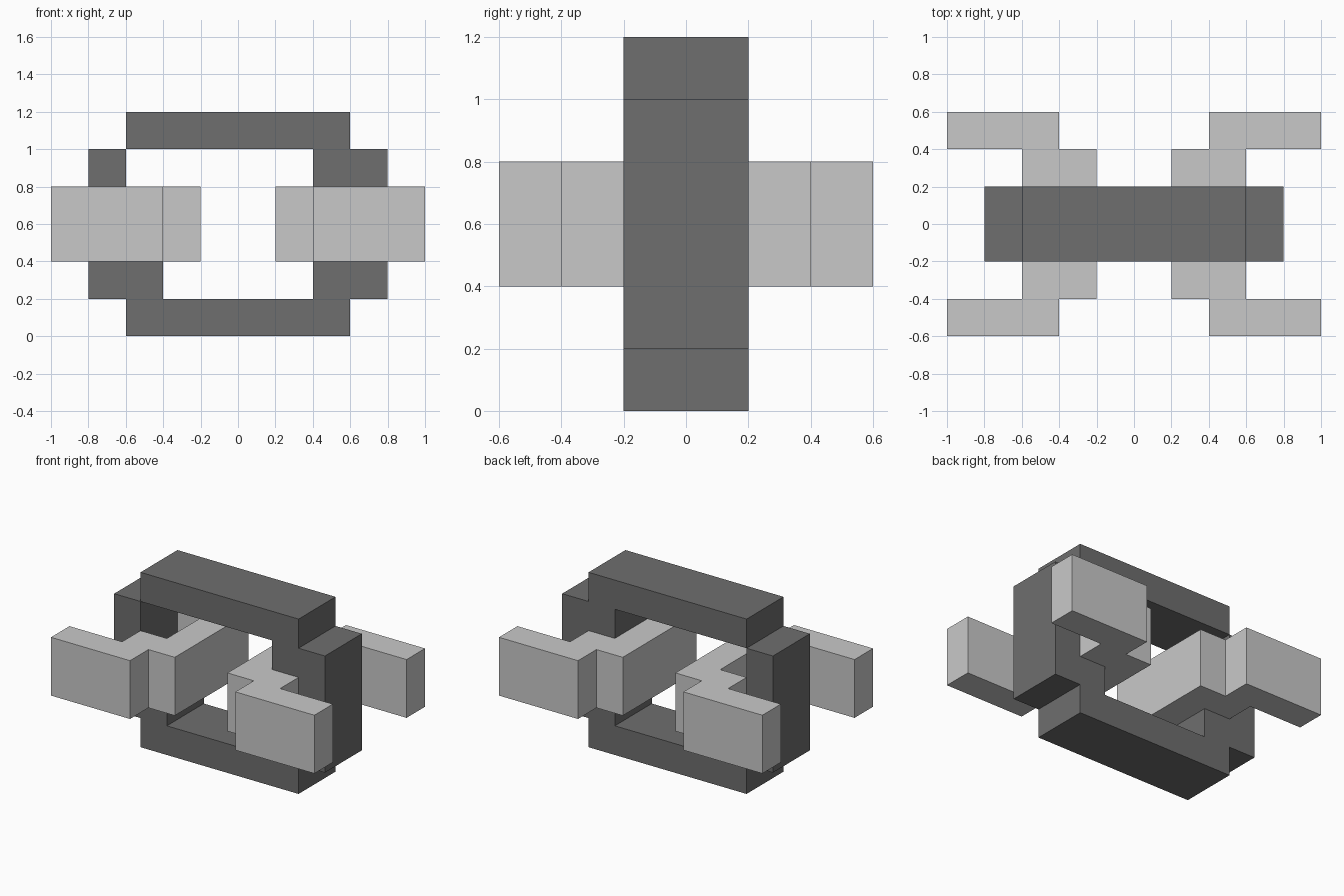
import bpy, bmesh
from mathutils import Vector

if "Cube" in bpy.data.objects:
    bpy.data.objects.remove(bpy.data.objects["Cube"])

CELL = 0.2


def material(name, value):
    m = bpy.data.materials.new(name)
    m.diffuse_color = (value, value, value, 1)
    m.use_nodes = True
    m.node_tree.nodes["Principled BSDF"].inputs["Base Color"].default_value = m.diffuse_color
    return m


def extrude_pattern(name, rows, to_world, low, high, mat):
    """Extrude a block pattern (top row first); walls only where a cell has no neighbour."""
    filled = {(c, len(rows) - 1 - r) for r, row in enumerate(rows)
              for c, ch in enumerate(row) if ch == "#"}
    bm = bmesh.new()

    def quad(points, normal):
        f = bm.faces.new([bm.verts.new(to_world(*p)) for p in points])
        f.normal_update()
        if f.normal.dot(to_world(*normal) - to_world(0, 0, 0)) < 0:
            f.normal_flip()

    for c, r in filled:
        u0, v0 = c * CELL, r * CELL
        u1, v1 = u0 + CELL, v0 + CELL
        for w, side in ((low, -1), (high, 1)):
            quad([(u0, v0, w), (u1, v0, w), (u1, v1, w), (u0, v1, w)], (0, 0, side))
        for du, dv, a, b in ((-1, 0, (u0, v0), (u0, v1)), (1, 0, (u1, v0), (u1, v1)),
                             (0, -1, (u0, v0), (u1, v0)), (0, 1, (u0, v1), (u1, v1))):
            if (c + du, r + dv) not in filled:
                quad([(*a, low), (*b, low), (*b, high), (*a, high)], (du, dv, 0))

    bmesh.ops.remove_doubles(bm, verts=bm.verts, dist=1e-4)
    mesh = bpy.data.meshes.new(name)
    bm.to_mesh(mesh)
    bm.free()
    mesh.materials.append(mat)
    obj = bpy.data.objects.new(name, mesh)
    bpy.context.collection.objects.link(obj)
    return obj


dark = material("dark grey", 0.156)
light = material("light grey", 0.584)

# Upright dark ring, with one inner corner block missing
ring = ["..######..",
        ".#.....##.",
        ".#......#.",
        ".#......#.",
        ".##....##.",
        "..######.."]
extrude_pattern("upright_ring", ring,
                lambda u, v, w: Vector((u - 1, w, v)), -0.2, 0.2, dark)

# Flat light brackets hooked through the ring, one on each side
bracket = ["###.......",
           "..##......",
           "...#......",
           "...#......",
           "..##......",
           "###......."]
for name, rows in (("left_bracket", bracket),
                   ("right_bracket", [row[::-1] for row in bracket])):
    extrude_pattern(name, rows,
                    lambda u, v, w: Vector((u - 1, v - 0.6, w)), 0.4, 0.8, light)
